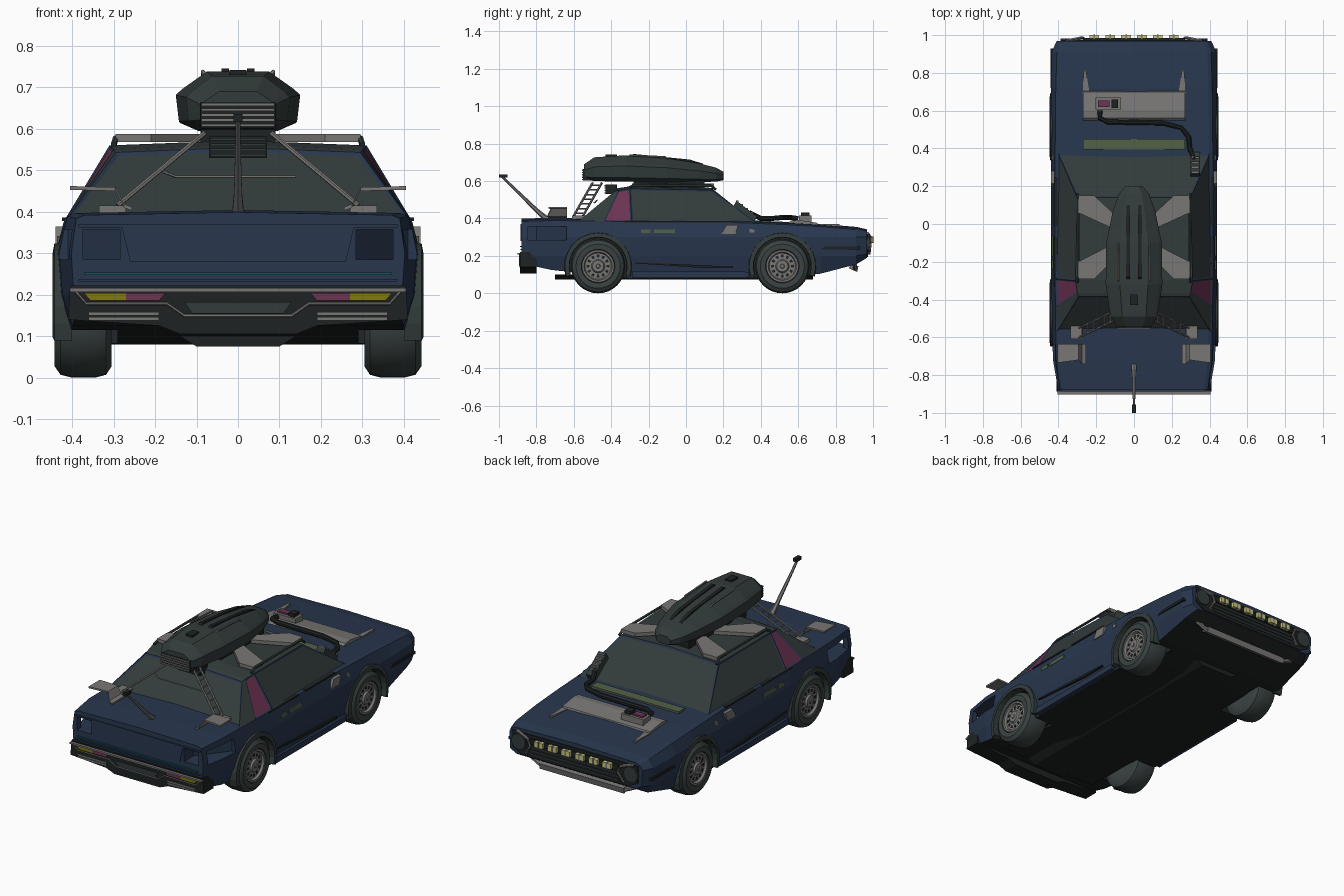
import bpy, bmesh, math
from mathutils import Vector

if "Cube" in bpy.data.objects:
    bpy.data.objects.remove(bpy.data.objects["Cube"])

COLORS = {
    "navy_paint": (0.021, 0.037, 0.075), "smoked_glass": (0.032, 0.045, 0.043),
    "black_trim": (0.013, 0.016, 0.016), "grey_metal": (0.19, 0.185, 0.18),
    "dark_rubber": (0.042, 0.056, 0.054), "magenta": (0.15, 0.033, 0.085),
    "teal": (0.008, 0.085, 0.11), "amber": (0.22, 0.19, 0.006),
    "lamp_yellow": (0.6, 0.57, 0.22), "sage_green": (0.085, 0.12, 0.062)}
MATS = {}
for n, c in COLORS.items():
    MATS[n] = bpy.data.materials.new(n)
    MATS[n].diffuse_color = (*c, 1)
NAVY, GLASS, BLACK, GREY, RUBBER = list(COLORS)[:5]


def mesh(name, verts, faces, mats, mirror=False, smooth=False):
    mats = [mats] if isinstance(mats, str) else mats
    verts, faces = [tuple(v) for v in verts], [tuple(f) for f in faces]
    if mirror:
        n = len(verts)
        faces += [tuple(i + n for i in f) for f in faces]
        verts += [(-x, y, z) for x, y, z in verts]
    me = bpy.data.meshes.new(name)
    me.from_pydata(verts, [], faces)
    bm = bmesh.new()
    bm.from_mesh(me)
    bmesh.ops.recalc_face_normals(bm, faces=bm.faces)
    bm.to_mesh(me)
    bm.free()
    if smooth:
        me.shade_smooth()
        me.set_sharp_from_angle(angle=math.radians(35))
    for m in mats:
        me.materials.append(MATS[m])
    ob = bpy.data.objects.new(name, me)
    bpy.context.collection.objects.link(ob)
    return ob


def loft(name, rings, mats, mirror=False, caps=True, closed=False, smooth=False):
    k, m = len(rings[0]), len(rings)
    faces = [(i * k + j, i * k + (j + 1) % k, (i + 1) % m * k + (j + 1) % k, (i + 1) % m * k + j)
             for i in range(m if closed else m - 1) for j in range(k)]
    if caps and not closed:
        faces += [tuple(range(k)), tuple(range((m - 1) * k, m * k))]
    return mesh(name, [p for r in rings for p in r], faces, mats, mirror, smooth)


def prism(name, pts, axis, a, b, mat, mirror=False):
    put = {"x": lambda p, d: (d, p[0], p[1]), "y": lambda p, d: (p[0], d, p[1]),
           "z": lambda p, d: (p[0], p[1], d)}[axis]
    return loft(name, [[put(p, d) for p in pts] for d in (a, b)], mat, mirror)


def box(name, x, y, z, mat, mirror=False):
    return prism(name, [(x[0], y[0]), (x[1], y[0]), (x[1], y[1]), (x[0], y[1])], "z", z[0], z[1], mat, mirror)


def tube(name, pts, radii, mat, mirror=False, sides=6):
    pts = [Vector(p) for p in pts]
    radii = radii if isinstance(radii, (list, tuple)) else [radii] * len(pts)
    rings = []
    for i, p in enumerate(pts):
        t = (pts[min(i + 1, len(pts) - 1)] - pts[max(i - 1, 0)]).normalized()
        u = t.cross(Vector((0, 0, 1) if abs(t.z) < 0.9 else (0, 1, 0))).normalized()
        w = t.cross(u)
        ang = [math.tau * (j + 0.5) / sides for j in range(sides)]
        rings.append([p + radii[i] * (u * math.cos(a) + w * math.sin(a)) for a in ang])
    return loft(name, rings, mat, mirror)


def lathe(name, profile, cy, cz, mat, n=32):
    # profile of (x, radius) turned about an axis along x
    rings = [[(x, cy + r * math.cos(math.tau * j / n), cz + r * math.sin(math.tau * j / n))
              for j in range(n)] for x, r in profile]
    return loft(name, rings, mat, True, smooth=True)


AXLES, R = (-0.47, 0.515), 0.145

# body shell: y, floor z, half widths (floor, waist, top), top z
stations = [(-0.88, .16, .385, .402, .39, .392), (-0.72, .125, .40, .43, .412, .397),
            (-0.3, .08, .41, .44, .418, .392), (0.3, .08, .41, .44, .418, .385),
            (0.55, .085, .41, .44, .416, .374), (0.72, .105, .41, .44, .414, .364),
            (0.91, .155, .40, .436, .408, .348), (0.968, .19, .37, .41, .39, .335)]
rings = []
for y, zb, wb, wm, wt, zt in stations:
    half = [(wb, zb), (wm - .006, max(zb + .02, .20)), (wm, .30), (wt, zt - .008), (wt - .02, zt)]
    rings.append([(x, y, z) for x, z in half] + [(0, y, zt + .007)] + [(-x, y, z) for x, z in half[::-1]])
body = loft("body_shell", rings, [NAVY, BLACK])
cutters = [lathe("arch_cutter", [(.29, .162), (.52, .162)], cy, R, BLACK) for cy in AXLES]
cutters.append(prism("rear_duct_cutter", [(.285, -1), (.37, -1), (.375, -.845), (.5, -.845), (.5, -.64),
                                          (.41, -.64), (.285, -.80)], "z", .285, .357, NAVY, True))
for c in cutters:
    c.data.materials.clear()
    c.hide_render = True
    mod = body.modifiers.new("cut", "BOOLEAN")
    mod.operation, mod.solver, mod.object = "DIFFERENCE", "EXACT", c
bpy.context.view_layer.update()
done = bpy.data.meshes.new_from_object(body.evaluated_get(bpy.context.evaluated_depsgraph_get()))
body.modifiers.clear()
body.data = done
for c in cutters:
    bpy.data.objects.remove(c)
for p in done.polygons:
    in_arch = any(math.hypot(p.center.y - a, p.center.z - R) < .18 for a in AXLES) and abs(p.center.x) < .415
    p.material_index = 1 if (in_arch or (p.normal.z < -.6 and p.center.z < .2)) else 0

# cabin: side columns from tail to windscreen, with inset panes
base = [(.41, -.575, .385), (.415, -.44, .385), (.415, -.29, .385), (.405, .38, .375)]
top = [(.295, -.385, .543), (.30, -.365, .55), (.31, -.30, .56), (.30, .14, .552)]
mid = [(0, y, z + .012) for x, y, z in top]
flip = lambda ps: [(-x, y, z) for x, y, z in ps]
verts = base + top + mid + flip(base) + flip(top)
L, T = 12, 16
faces = [(j + o, j + 1 + o, j + 5 + o, j + 4 + o) for o in (0, L) for j in range(3)]
faces += [(3, L + 3, T + 3, 11, 7), (0, L, T, 8, 4)]
faces += [(j + o, j + 1 + o, 9 + j, 8 + j) for o in (4, T) for j in range(3)]
cabin = mesh("cabin", verts, faces, [NAVY, GLASS, "magenta"])
bm = bmesh.new()
bm.from_mesh(cabin.data)
bm.faces.ensure_lookup_table()
panes = [bm.faces[i] for i in (1, 2, 4, 5, 6, 7)]
for i, f in enumerate(bm.faces):
    f.material_index = 1 if i in (0, 3) or i > 7 else 0
bmesh.ops.inset_individual(bm, faces=panes, thickness=.011, depth=-.004)
for f, m in zip(panes, (2, 1, 2, 1, 1, 1)):
    f.material_index = m
bm.to_mesh(cabin.data)
bm.free()

# wheels and arch flares
for cy, end in zip(AXLES, ("rear", "front")):
    lathe(end + "_tyres", [(.305, .08), (.305, .118), (.318, .138), (.345, R), (.40, R), (.428, .138),
                           (.442, .118), (.44, .09), (.415, .086)], cy, R, RUBBER)
    lathe(end + "_rims", [(.41, .09), (.437, .086), (.437, .076), (.425, .07), (.428, .036), (.438, .03),
                          (.438, .012), (.442, .009)], cy, R, GREY)
    for k in range(12):
        a = math.tau * k / 12
        r0, r1 = .046, .062
        prism(end + "_rim_slot", [(cy + r * math.cos(a + d), R + r * math.sin(a + d))
              for r, d in ((r0, -.11), (r1, -.13), (r1, .13), (r0, .11))], "x", .42, .4285, BLACK, True)
    arc = [math.radians(-18 + 216 * k / 16) for k in range(17)]
    loft(end + "_arch_flares", [[(x, cy + r * math.cos(a), R + r * math.sin(a)) for x, r in
         ((.40, .153), (.447, .155), (.443, .178), (.40, .182))] for a in arc], GLASS, True)

# side details
prism("side_sill", [(-.29, .085), (.33, .085), (.34, .115), (-.29, .12)], "x", .40, .432, NAVY, True)
prism("sill_slot", [(-.27, .16), (.10, .135), (.25, .135), (.25, .142), (-.27, .167)], "x", .42, .434, BLACK, True)
prism("fender_slot", [(.72, .235), (.93, .235), (.93, .25), (.74, .25)], "x", .415, .441, BLACK, True)
for y0, y1 in ((-.24, -.19), (-.17, -.06)):
    box("door_handle", (.42, .436), (y0, y1), (.322, .342), "sage_green", True)
prism("fender_plate", [(.19, .318), (.265, .318), (.28, .365), (.215, .365)], "x", .415, .44, GREY, True)
box("side_marker", (.42, .434), (.34, .365), (.325, .345), GREY, True)
for y in (-.2, .12):
    box("belt_trim", (.405, .424), (y - .13, y + .13), (.378, .386), BLACK, True)

# tail fascia and bumper
box("fascia_rim_top", (-.385, .385), (-.886, -.87), (.362, .37), NAVY)
box("fascia_rim_bottom", (-.385, .385), (-.886, -.87), (.232, .238), NAVY)
prism("tail_centre_panel", [(-.26, .28), (.26, .28), (.28, .362), (-.28, .362)], "y", -.884, -.87, NAVY)
box("tail_strip", (-.37, .37), (-.887, -.87), (.247, .254), "teal")
half = [(.405, .222), (.41, .14), (.19, .125), (.14, .105)]
prism("rear_bumper", half + [(-x, z) for x, z in half[::-1]], "y", -.887, -.80, BLACK)
box("bumper_lip", (-.405, .405), (-.902, -.88), (.207, .216), GREY)
prism("tail_lamp_amber", [(.27, .186), (.355, .186), (.372, .204), (.27, .204)], "y", -.893, -.885, "amber", True)
prism("tail_lamp_red", [(.19, .186), (.27, .186), (.27, .204), (.175, .204)], "y", -.893, -.885, "magenta", True)
tube("bumper_trim", [(.395, -.89, .212), (.365, -.89, .178), (.17, -.89, .178), (.13, -.89, .15),
                     (0, -.89, .15)], .004, GREY, True)
prism("plate_recess", [(-.11, .155), (.11, .155), (.13, .183), (-.13, .183)], "y", -.891, -.88, GLASS)
for z in (.142, .154):
    box("bumper_slat", (.19, .36), (-.891, -.88), (z - .004, z + .004), GREY, True)
prism("floor_pan", [(-.30, .10), (-.14, .10), (-.10, .075), (.10, .075), (.14, .10), (.30, .10)],
      "y", -.70, .68, BLACK)

# deck parts: winglets, whip antenna, rear wiper, ladders
loft("deck_winglets", [[(x, -.635, z), (x, y, z), (x, y, z + .009), (x, -.635, z + .009)] for x, y, z in
     ((.255, -.74, .402), (.275, -.74, .41), (.295, -.72, .45), (.405, -.735, .453))], GREY, True)
tube("whip_antenna", [(0, -.75, .40), (0, -.80, .445), (0, -.985, .625)], [.016, .011, .006], GREY)
box("antenna_tip", (-.011, .011), (-1.0, -.955), (.618, .636), BLACK)
tube("rear_wiper", [(.14, -.49, .485), (-.15, -.49, .485), (-.18, -.475, .497)], .004, GREY)
lo, hi = Vector((.29, -.60, .415)), Vector((.08, -.50, .59))
step = Vector((0, .05, 0))
for off, n in ((Vector(), "rear"), (step, "front")):
    tube("ladder_rail_" + n, [lo + off, hi + off], .006, GREY, True)
for k in range(7):
    p = lo.lerp(hi, (k + .5) / 7)
    tube("ladder_rung", [p, p + step], .004, GREY, True)
box("ladder_foot", (.27, .335), (-.61, -.54), (.395, .415), GREY, True)

# roof rack
prism("rack_front_plate", [(.295, .15), (.295, .06), (.10, -.03), (.07, .02), (.21, .15)], "z", .568, .588, GREY, True)
prism("rack_rear_plate", [(.295, -.29), (.295, -.20), (.10, -.10), (.07, -.15), (.21, -.29)], "z", .568, .588, GREY, True)
tube("rack_rail", [(.30, -.31, .562), (.295, -.28, .578), (.295, .13, .578), (.30, .16, .555)], .007, GLASS, True)
box("rack_saddle", (-.09, .09), (-.28, .10), (.56, .602), BLACK)
box("roof_vent", (-.07, .07), (-.43, -.37), (.53, .582), BLACK)
for k in range(4):
    box("roof_vent_slat", (-.066, .066), (-.437, -.43), (.533 + k * .013, .539 + k * .013), GLASS)

# cargo pod on the roof
rings = []
for y, w, zb, zt in ((-.545, .09, .61, .69), (-.49, .125, .60, .727), (-.32, .15, .597, .738),
                     (-.1, .147, .595, .722), (.07, .112, .595, .695), (.16, .08, .597, .672), (.2, .045, .605, .65)):
    h = zt - zb
    half = [(.65 * w, zb), (.95 * w, zb + .15 * h), (w, zb + .6 * h), (.9 * w, zb + .7 * h), (.5 * w, zt)]
    rings.append([(x, y, z) for x, z in half] + [(-x, y, z) for x, z in half[::-1]])
loft("cargo_pod", rings, GLASS)
box("pod_vent", (-.09, .09), (-.55, -.51), (.602, .664), BLACK)
for k in range(5):
    box("pod_vent_slat", (-.088, .088), (-.556, -.548), (.605 + k * .0125, .612 + k * .0125), GREY)
prism("pod_ridge", [(-.30, .73), (-.28, .745), (.02, .715), (.10, .69)], "x", .022, .04, BLACK, True)
box("pod_latch", (-.02, .02), (-.43, -.37), (.72, .742), BLACK)
tube("pod_handle", [(.07, -.31, .715), (.085, -.30, .738), (.085, -.11, .728), (.075, -.09, .70)], .005, GREY, True)

# bonnet parts
prism("bonnet_scoop", [(.53, .36), (.56, .388), (.60, .392), (.70, .377), (.71, .355)], "x", -.27, .27, GREY)
prism("scoop_prong", [(.235, .69), (.272, .69), (.265, .82), (.255, .82)], "z", .35, .37, GREY, True)
box("cowl_vent", (-.27, .27), (.395, .45), (.375, .393), "sage_green")
box("fuse_box", (-.205, -.07), (.605, .67), (.375, .415), GREY)
box("fuse_box_cap", (-.19, -.13), (.62, .655), (.41, .424), "magenta")
box("fuse_box_plug", (-.12, -.085), (.615, .66), (.41, .433), BLACK)
tube("intake_hose", [(-.18, .60, .40), (-.18, .56, .405), (-.14, .54, .405), (.15, .535, .405), (.25, .51, .405),
                     (.29, .46, .40), (.295, .40, .40), (.32, .34, .43)], .014, BLACK, sides=8)
prism("snorkel", [(.25, .46), (.36, .375), (.38, .41), (.27, .495)], "x", .30, .35, GLASS)
for k in range(4):
    box("snorkel_slat", (.305, .345), (.268 + k * .026, .28 + k * .026), (.485 - k * .02, .497 - k * .02), GREY)

# nose: grille, lamps and bars
half = [(.385, .318), (.385, .225), (.33, .195)]
prism("grille", half + [(-x, z) for x, z in half[::-1]], "y", .95, .974, BLACK)
for z in (.215, .235, .255):
    box("grille_slat", (-.27, .27), (.97, .978), (z - .003, z + .003), GLASS)
prism("round_lamp", [(.345 + .043 * math.cos(math.tau * k / 16), .265 + .043 * math.sin(math.tau * k / 16))
                     for k in range(16)], "y", .96, .982, GLASS, True)
tube("grille_bracket", [(.36, .97, .322), (.285, .985, .30), (.27, .985, .265), (.30, .98, .21)], .008, GREY, True)
box("lamp_bar", (-.27, .27), (.968, .984), (.272, .302), BLACK)
for x in (.042, .126, .21):
    box("nose_lamp", (x - .026, x + .026), (.98, 1.0), (.272, .302), "lamp_yellow", True)
    box("nose_lamp_bar", (x - .004, x + .004), (.98, 1.002), (.27, .304), GREY, True)
prism("lower_bumper", [(.84, .145), (.95, .18), (.955, .20), (.84, .20)], "x", -.36, .36, BLACK)
prism("skid_bar", [(.87, .135), (.915, .113), (.922, .145), (.88, .152)], "x", -.26, .26, GREY)
tube("skid_bar_end", [(.255, .905, .13), (.33, .90, .165)], .012, GREY, True)

for m in bpy.data.materials:
    if m.users and not m.is_grease_pencil:
        m.use_nodes = True
        m.node_tree.nodes["Principled BSDF"].inputs["Base Color"].default_value = m.diffuse_color
